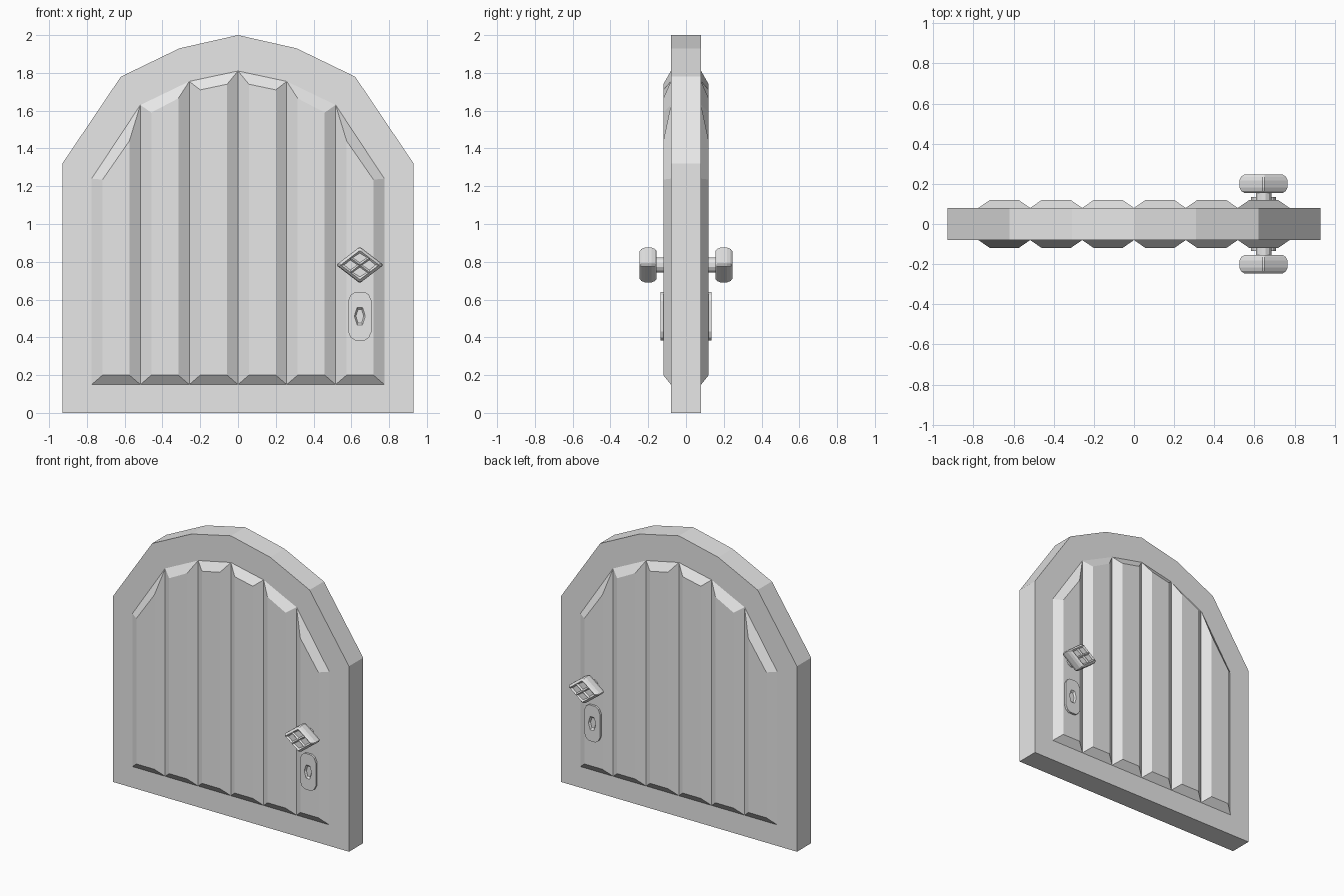
import bpy, bmesh

if "Cube" in bpy.data.objects:
    bpy.data.objects.remove(bpy.data.objects["Cube"], do_unlink=True)

# One plain grey for the whole door
GREY = (0.8, 0.8, 0.8, 1)
grey = bpy.data.materials.new("plain grey")
grey.use_nodes = True
grey.diffuse_color = GREY
grey.node_tree.nodes["Principled BSDF"].inputs["Base Color"].default_value = GREY


def ring(quarter, cx, cz, sx=1.0, sz=1.0):
    """Mirror a quarter outline into a closed ring of (x, z) points."""
    back = quarter[::-1]
    pts = (quarter + [(-x, z) for x, z in back]
           + [(-x, -z) for x, z in quarter] + [(x, -z) for x, z in back])
    return [(cx + x * sx, cz + z * sz) for x, z in pts]


def loft(name, rings, mirror="", cap_start=False, panes=False):
    """Join rings given as (depth, points), from the inside out to the front."""
    bm = bmesh.new()
    loops = [[bm.verts.new((x, -d, z)) for x, z in pts] for d, pts in rings]
    n = len(loops[0])
    for a, b in zip(loops, loops[1:]):
        for i in range(n):
            j = (i + 1) % n
            bm.faces.new((a[i], a[j], b[j], b[i]))
    last = loops[-1]
    cells = []
    if panes:
        # Four cells meeting at the centre of the face
        mid = bm.verts.new(sum((v.co for v in last), last[0].co * 0) / n)
        for k in range(4):
            edge = [last[(3 * k + s) % n] for s in (1, 2, 3, 4)]
            cells.append(bm.faces.new([mid] + edge))
    else:
        bm.faces.new(last)
    if cap_start:
        bm.faces.new(loops[0][::-1])
    bm.normal_update()
    if cells:
        bmesh.ops.inset_individual(bm, faces=cells, thickness=0.012, depth=-0.01)
    mesh = bpy.data.meshes.new(name)
    bm.to_mesh(mesh)
    bm.free()
    mesh.materials.append(grey)
    obj = bpy.data.objects.new(name, mesh)
    bpy.context.collection.objects.link(obj)
    if mirror:
        mod = obj.modifiers.new("Mirror", 'MIRROR')
        mod.use_axis = ("x" in mirror, "y" in mirror, False)
        mod.use_mirror_merge = False
    return obj


# Arched slab
half = [(0.93, 0), (0.93, 1.32), (0.62, 1.78), (0.31, 1.93)]
arch = half + [(0, 2)] + [(-x, z) for x, z in half[::-1]]
loft("arched_frame", [(-0.08, arch), (0.08, arch)], cap_start=True)

# Bevelled planks: inner and outer edge, arch heights, raised-face heights
planks = [
    ("inner_plank", 0.0, 0.258, 1.81, 1.755, 1.74, 1.71),
    ("middle_plank", 0.258, 0.517, 1.755, 1.63, 1.665, 1.59),
    ("outer_plank", 0.517, 0.775, 1.63, 1.24, 1.44, 1.235),
]
for name, x0, x1, z0, z1, t0, t1 in planks:
    a, b, low = x0 + 0.058, x1 - 0.058, 0.2
    base = [(x0, 0.15), (x1, 0.15), (x1, z1), (x0, z0)]
    face = [(a, low), (b, low), (b, t1), (a, t0)]
    loft(name, [(0.08, base), (0.12, face)], mirror="xy")

# Handle stem and diamond knob with four sunken panes
HX, HZ = 0.645, 0.783
round_q = [(0.966, 0.259), (0.707, 0.707), (0.259, 0.966)]
stem = ring(round_q, HX, HZ, 0.04, 0.04)
loft("knob_stem", [(0.11, stem), (0.16, stem)], mirror="y")

diamond_q = [(1, 0.05), (0.525, 0.525), (0.05, 1)]
profile = [(0.155, 0.8), (0.165, 0.93), (0.183, 1), (0.217, 1), (0.235, 0.93), (0.246, 0.8)]
loft("diamond_knob",
     [(d, ring(diamond_q, HX, HZ, 0.12 * s, 0.092 * s)) for d, s in profile],
     mirror="y", cap_start=True, panes=True)

# Lock plate with a sunken hexagonal keyhole
plate_q = [(0.063, 0.08), (0.048, 0.113), (0.026, 0.128)]
hole_q = [(0.028, 0.004), (0.021, 0.026), (0.014, 0.047)]
plate = ring(plate_q, HX, 0.512)
loft("lock_plate",
     [(0.115, plate), (0.135, plate), (0.135, ring(hole_q, HX, 0.512)),
      (0.123, ring(hole_q, HX, 0.512, 0.7, 0.75))],
     mirror="y")
